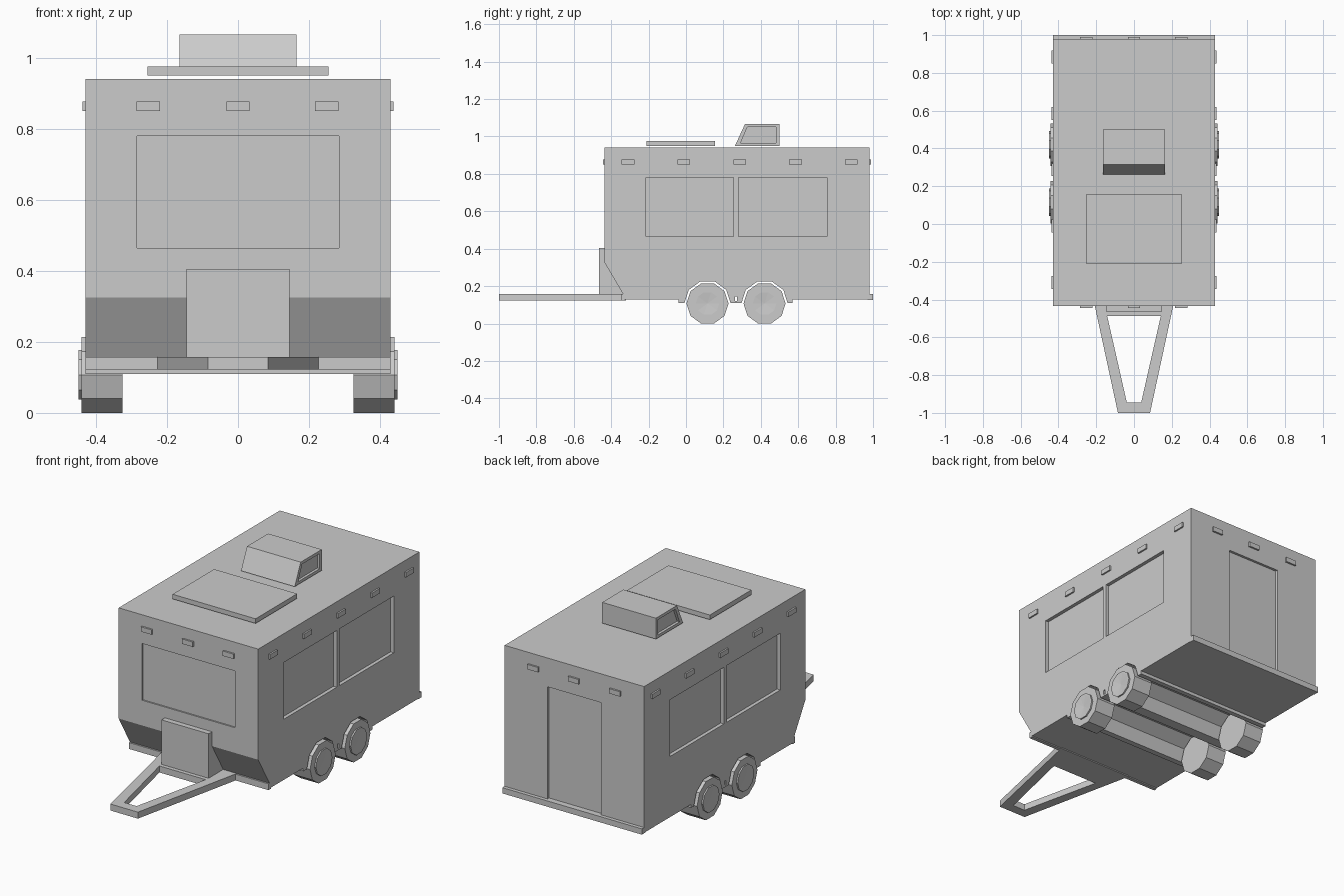
import bpy, bmesh, math
from mathutils import Vector

if "Cube" in bpy.data.objects:
    bpy.data.objects.remove(bpy.data.objects["Cube"])


def solid(name, pts, offset):
    """Extrude a flat polygon of 3D points along an offset vector."""
    bm = bmesh.new()
    face = bm.faces.new([bm.verts.new(p) for p in pts])
    ext = bmesh.ops.extrude_face_region(bm, geom=[face])
    moved = [v for v in ext["geom"] if isinstance(v, bmesh.types.BMVert)]
    bmesh.ops.translate(bm, verts=moved, vec=Vector(offset))
    if face.is_valid and len(face.link_loops if hasattr(face, "link_loops") else []) < 0:
        bm.faces.remove(face)
    bmesh.ops.recalc_face_normals(bm, faces=bm.faces)
    mesh = bpy.data.meshes.new(name)
    bm.to_mesh(mesh)
    bm.free()
    ob = bpy.data.objects.new(name, mesh)
    bpy.context.collection.objects.link(ob)
    return ob


def side_prism(name, yz, x0, x1):
    return solid(name, [(x0, y, z) for y, z in yz], (x1 - x0, 0, 0))


def box(name, x0, x1, y0, y1, z0, z1):
    return side_prism(name, [(y0, z0), (y1, z0), (y1, z1), (y0, z1)], x0, x1)


def ngon(y, z, r, n):
    return [(y + r * math.sin(2 * math.pi * (i + .5) / n),
             z - r * math.cos(2 * math.pi * (i + .5) / n)) for i in range(n)]


def cut(target, cutter):
    cutter.hide_render = True
    mod = target.modifiers.new("cut", "BOOLEAN")
    mod.operation = "DIFFERENCE"
    mod.solver = "EXACT"
    mod.object = cutter
    bpy.context.view_layer.objects.active = target
    bpy.ops.object.modifier_apply(modifier=mod.name)
    bpy.data.objects.remove(cutter)


W = 0.429
WHEELS = (0.115, 0.42)
WZ = 0.107

# Cabin with chamfered lower front and a dropped skirt around the wheels
cabin = side_prism("cabin", [(-.435, .94), (.98, .94), (.98, .128), (.57, .128),
                             (.57, .11), (-.04, .11), (-.04, .128), (-.335, .128),
                             (-.335, .155), (-.435, .325)], -W, W)

# Wheel tunnels running across the floor, and the slot between them
for y in WHEELS:
    cut(cabin, side_prism("tunnel_cutter", ngon(y, WZ, .124, 10), -.6, .6))
cut(cabin, box("slot_cutter", -.6, .6, .262, .272, .12, .145))

# Recessed side windows, front window and back door
for s in (-1, 1):
    for y0, y1 in ((-.215, .255), (.28, .755)):
        a, b = sorted((s * (W - .02), s * .6))
        cut(cabin, box("window_cutter", a, b, y0, y1, .465, .78))
cut(cabin, box("front_window_cutter", -.285, .285, -.6, -.427, .465, .78))
cut(cabin, box("door_cutter", -.165, .165, .966, 1.2, .157, .78))

# Bumper strips
box("rear_bumper", -W, W, .97, 1.0, .125, .157)
box("front_bumper", -W, W, -.345, -.325, .122, .157)

# Marker lights on every wall
for x in (-.253, 0, .25):
    box("front_light", x - .033, x + .033, -.445, -.43, .85, .877)
    box("rear_light", x - .033, x + .033, .975, .99, .85, .877)
for s in (-1, 1):
    for i in range(5):
        y = -.31 + i * .2985
        a, b = sorted((s * (W - .005), s * .438))
        box("side_light", a, b, y - .034, y + .034, .85, .877)

# Roof hatch and roof vent with recessed sides
box("roof_hatch", -.255, .255, -.21, .155, .95, .976)
vent = side_prism("roof_vent", [(.262, .95), (.5, .95), (.5, 1.066), (.315, 1.066)], -.165, .165)
inner = [(.292, .966), (.482, .966), (.482, 1.05), (.328, 1.05)]
for s in (-1, 1):
    a, b = sorted((s * .15, s * .3))
    cut(vent, side_prism("vent_cutter", inner, a, b))

# Tow frame with its triangular opening
tow = solid("tow_frame", [(-.085, -1, .122), (.085, -1, .122), (.232, -.32, .122),
                          (-.232, -.32, .122)], (0, 0, .036))
cut(tow, solid("tow_cutter", [(-.038, -.945, 0), (.038, -.945, 0), (.142, -.487, 0),
                              (-.142, -.487, 0)], (0, 0, .4)))

# Storage box on the tow frame, fitted to the chamfer
side_prism("tongue_box", [(-.465, .157), (-.465, .405), (-.432, .405), (-.432, .325),
                          (-.334, .157)], -.145, .145)

# Wheels with dished rims
for s in (-1, 1):
    for y in WHEELS:
        side_prism("tyre", ngon(y, WZ, .1125, 10), s * .325, s * .441)
        rim = side_prism("rim", ngon(y, WZ, .073, 10), s * .43, s * .449)
        bm = bmesh.new()
        bm.from_mesh(rim.data)
        cap = [f for f in bm.faces if f.normal.x * s > .9]
        bmesh.ops.inset_region(bm, faces=cap, thickness=.01)
        bmesh.ops.poke(bm, faces=[f for f in cap if f.is_valid], offset=-.006)
        bm.to_mesh(rim.data)
        bm.free()
